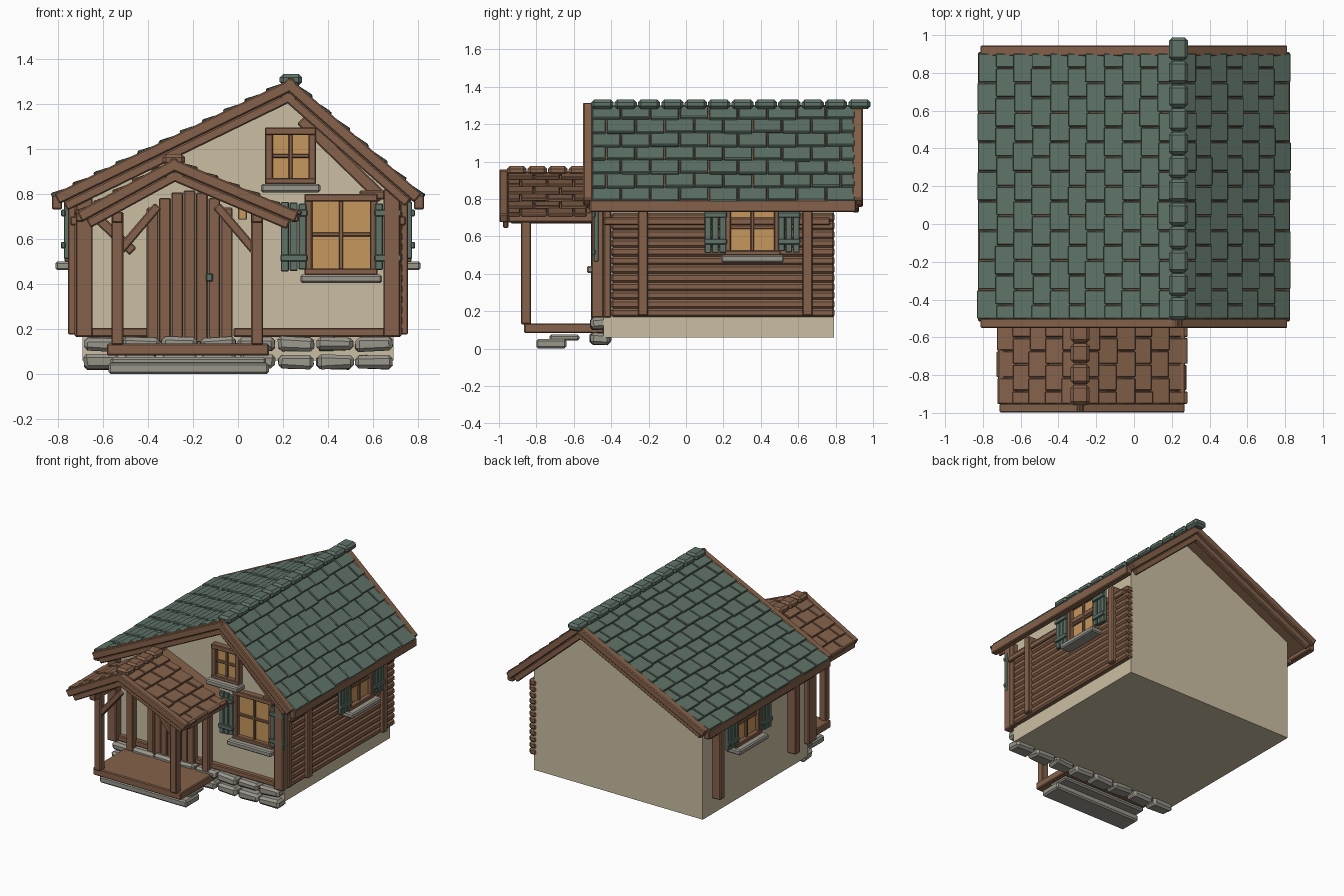
import bpy, bmesh, math, random
from mathutils import Matrix, Vector

random.seed(4)
cube = bpy.data.objects.get("Cube")
if cube:
    bpy.data.objects.remove(cube, do_unlink=True)


def material(name, r, g, b):
    m = bpy.data.materials.new(name)
    m.use_nodes = True
    m.diffuse_color = (r, g, b, 1)
    m.node_tree.nodes["Principled BSDF"].inputs["Base Color"].default_value = (r, g, b, 1)
    return m


WOOD = material("warm_wood", .235, .122, .070)
GREEN = material("green_slate", .115, .172, .137)
PLASTER = material("cream_plaster", .60, .52, .37)
STONE = material("grey_stone", .32, .305, .26)
GLASS = material("amber_glass", .57, .31, .11)


def finish(name, bm, mat, bevel):
    bmesh.ops.recalc_face_normals(bm, faces=bm.faces)
    mesh = bpy.data.meshes.new(name)
    bm.to_mesh(mesh)
    bm.free()
    mesh.materials.append(mat)
    ob = bpy.data.objects.new(name, mesh)
    bpy.context.collection.objects.link(ob)
    if bevel:
        mod = ob.modifiers.new("edge_bevel", 'BEVEL')
        mod.width, mod.segments = bevel, 1
    return ob


def span(x0, x1, y0, y1, z0, z1):
    """Axis-aligned block given by its limits."""
    return (Matrix.Translation(((x0 + x1) / 2, (y0 + y1) / 2, (z0 + z1) / 2))
            @ Matrix.Diagonal((x1 - x0, y1 - y0, z1 - z0, 1)))


def beam(a, b, t, y0, y1, off=0):
    """Sloped block whose top edge runs from a to b in the xz plane."""
    a, b = Vector(a), Vector(b)
    d = (b - a).normalized()
    n = Vector((-d.y, d.x)) * (1 if d.x > 0 else -1)
    c = (a + b) / 2 - n * (off + t / 2)
    return (Matrix.Translation((c.x, (y0 + y1) / 2, c.y))
            @ Matrix.Rotation(-math.atan2(d.y, d.x), 4, 'Y')
            @ Matrix.Diagonal(((b - a).length, y1 - y0, t, 1)))


def part(name, mat, blocks, bevel=.006, place=Matrix(), jitter=0):
    bm = bmesh.new()
    for m in blocks:
        bmesh.ops.create_cube(bm, size=1, matrix=place @ m)
    for v in bm.verts:
        v.co += Vector([random.uniform(-jitter, jitter) for _ in range(3)])
    return finish(name, bm, mat, bevel)


def mirrored(blocks):
    return blocks + [Matrix.Diagonal((-1, 1, 1, 1)) @ m for m in blocks]


# Roofs: boarding, staggered tiles, ridge caps and double barge boards
def roof(name, mat, ridge, eaves, y0, y1, cols, caps, cap_y, barges, deck_y):
    ridge = Vector(ridge)
    deck, tiles, boards = [], [], []
    for eave in eaves:
        eave = Vector(eave)
        run = eave - ridge
        d = run.normalized()
        n = Vector((-d.y, d.x)) * (1 if d.x > 0 else -1)
        deck.append(beam(ridge, eave, .035, y0, deck_y, .016))
        rows = round(run.length / .106)
        step, width = run.length / rows, (y1 - y0) / cols
        for i in range(rows):
            top = ridge + d * step * i - n * .010
            low = ridge + d * step * (i + 1.1) + n * .007
            shift = width / 2 * (i % 2)
            for j in range(cols + i % 2):
                s = max(y0, y0 + j * width - shift) + .003
                e = min(y1, y0 + (j + 1) * width - shift) - .003
                lift = n * random.uniform(-.002, .003)
                tiles.append(beam(top + lift, low + lift + d * random.uniform(-.005, .005),
                                  .018, s, e))
        for b0, b1, front in barges:
            tip = ridge - d * .012
            boards.append(beam(tip, eave, .05, b0, b1))
            boards.append(beam(tip, eave - d * .02, .042, b0 + .02 * front,
                               b1 - .02 * (1 - front), .05))
    part(name + "_boarding", WOOD, deck, 0)
    part(name + "_tiles", mat, tiles, .004)
    part(name + "_barge_boards", WOOD, boards)
    length = (cap_y[1] - cap_y[0]) / caps
    part(name + "_ridge_caps", mat,
         [span(ridge.x - .05, ridge.x + .05, cap_y[0] + length * k + .003,
               cap_y[0] + length * (k + 1) - .003, ridge.y - .03, ridge.y + .022)
          for k in range(caps)], .016)


roof("main_roof", GREEN, (.235, 1.31), [(-.815, .80), (.815, .80)], -.505, .905, 9,
     12, (-.51, .99), [(-.55, -.50, 1), (.89, .945, 0)], .90)
roof("porch_roof", WOOD, (-.285, .955), [(-.715, .72), (.27, .72)], -.955, -.53, 3,
     4, (-.96, -.52), [(-.998, -.95, 1)], -.44)
part("eave_beams", WOOD, mirrored([span(.78, .826, -.515, .91, .73, .795)]))
part("porch_eave_beams", WOOD, [span(x, x + .035, -.95, -.5, .675, .73) for x in (-.72, .235)])

# House body
bm = bmesh.new()
outline = [(-.69, .06), (.69, .06), (.69, .84), (.235, 1.245), (-.69, .80)]
face = bm.faces.new([bm.verts.new((x, -.44, z)) for x, z in outline])
ext = bmesh.ops.extrude_face_region(bm, geom=[face])
bmesh.ops.translate(bm, vec=(0, 1.23, 0),
                    verts=[v for v in ext["geom"] if isinstance(v, bmesh.types.BMVert)])
finish("house_walls", bm, PLASTER, 0)

# Stone footing along the front
pitch = 1.38 / 8
part("footing_stones", STONE,
     [span(-.685 + pitch * k, -.69 + pitch * (k + 1) - .006, -.51, -.405, z, z + .062)
      for k in range(8) for z in (.022, .102)], .016, jitter=.007)

# Timber frame on the front wall
part("corner_posts", WOOD, mirrored([span(.645, .72, -.505, -.44, .165, .82),
                                     span(.66, .725, -.44, -.40, .165, .80)]))
part("front_sill_beam", WOOD, [span(-.66, -.40, -.475, -.43, .165, .205),
                               span(-.02, .66, -.475, -.43, .165, .205)])
part("gable_braces", WOOD, [beam((.30, 1.15), (.66, .80), .055, -.48, -.43),
                            beam((-.64, .74), (-.45, .56), .045, -.48, -.43),
                            span(.54, .70, -.485, -.43, .775, .815)])

# Log cladding on one side, posts and rails on both
part("side_logs", WOOD, [span(.67, .73, -.40, .795, .168 + .0465 * k, .2145 + .0465 * k)
                         for k in range(12)], .011)
part("side_posts", WOOD, mirrored([span(.68, .755, y - .027, y + .027, .175, .76)
                                   for y in (-.23, .65)]))
part("side_rails", WOOD, mirrored([span(.68, .745, -.44, .77, .66, .70)]))


# Windows: u runs along the wall, outward is local -y
def window(name, place, u0, u1, z0, z1, out, rim=.035, shutters=True):
    um, zm, f = (u0 + u1) / 2, (z0 + z1) / 2, -out - .045
    part(name + "_glass", GLASS, [span(u0 + .01, u1 - .01, -out - .015, .01, z0, z1 - .01)], 0, place)
    part(name + "_frame", WOOD,
         [span(u0, u0 + rim, f, 0, z0, z1), span(u1 - rim, u1, f, 0, z0, z1),
          span(u0, u1, f - .004, 0, z1 - rim, z1), span(u0, u1, f - .004, 0, z0, z0 + rim * .8)],
         .005, place)
    part(name + "_bars", WOOD, [span(um - .009, um + .009, f + .015, 0, z0, z1),
                                span(u0, u1, f + .018, 0, zm - .009, zm + .009)], .003, place)
    part(name + "_sill", STONE, [span(u0 - .018, u1 + .018, -out - .09, 0, z0 - .036, z0 + .002)],
         .008, place)
    if not shutters:
        return
    slats, battens = [], []
    for start in (u0 - .105, u1 - .012):
        for k in range(3):
            drop = random.uniform(0, .012)
            slats.append(span(start + .039 * k, start + .039 * k + .036, f - .008, f + .018,
                              z0 + .025 - drop, z1 - .045 + drop))
        battens += [span(start - .002, start + .118, f - .02, f, z, z + .03)
                    for z in (z0 + .06, z1 - .10)]
    part(name + "_shutters", GREEN, slats + battens, .004, place)


front = Matrix.Translation((0, -.44, 0))
window("front_window", front, .295, .62, .44, .80, 0)
window("gable_window", front, .12, .347, .842, 1.095, 0, shutters=False)
for side, s in (("left", 1), ("right", -1)):
    wall = Matrix.Translation((.69 * s, 0, 0)) @ Matrix.Rotation(math.pi / 2 * s, 4, 'Z')
    mid = .355 * s
    window(side + "_side_window", wall, mid - .15, mid + .15, .497, .80, .03)

# Arched plank door with handle and lantern
planks = []
for k in range(7):
    x = -.405 + .0547 * k
    planks.append(span(x, x + .052, -.485 + .006 * (k % 2), -.43, .14, .815 - .0085 * (k - 3) ** 2))
part("door_planks", WOOD, planks, .005)
part("door_handle", GREEN, [span(-.143, -.112, -.505, -.475, .41, .447)], .005)
part("lantern_glass", GLASS, [span(.0, .04, -.50, -.46, .685, .75)], .004)
part("lantern_cap", WOOD, [span(-.008, .048, -.508, -.44, .75, .765)], .004)

# Porch deck, posts, braces and steps
part("porch_floor", WOOD, [span(-.582, .137, -.865, -.44, .082, .135)])
part("porch_posts", WOOD, [span(x - .027, x + .027, y - .027, y + .027, .13, .72)
                           for x in (-.535, .085) for y in (-.855, -.48)])
part("porch_braces", WOOD, [beam((-.54, .56), (-.37, .76), .04, -.875, -.835),
                            beam((.09, .56), (-.08, .76), .04, -.875, -.835)])
part("porch_side_plates", WOOD, [span(x - .025, x + .025, -.94, -.44, .67, .72)
                                 for x in (-.535, .085)])
part("stone_steps", STONE, [span(-.575, .137, -.80, -.64, .0, .05),
                            span(-.565, .125, -.73, -.57, .042, .075)], .01)
